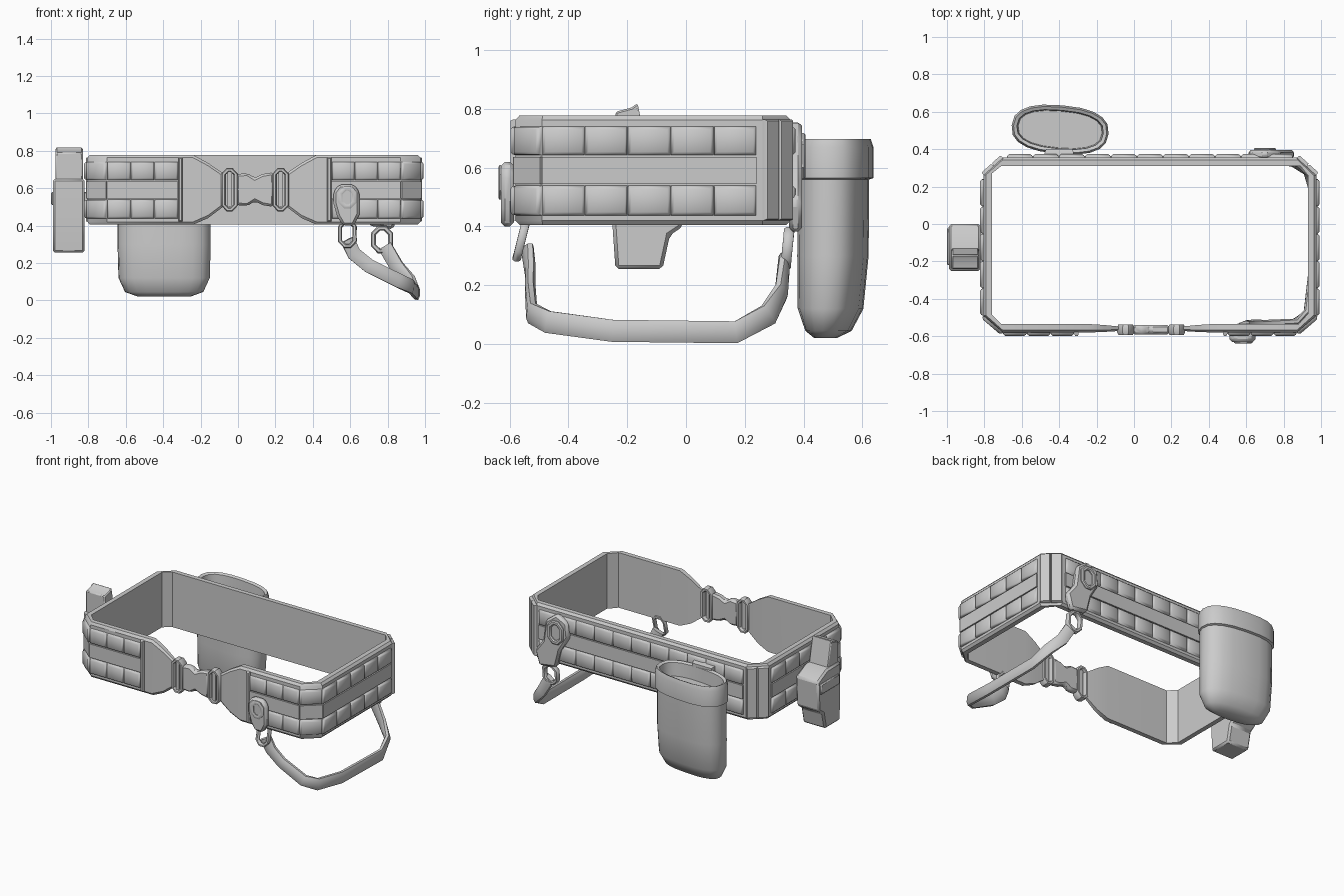
import bpy, bmesh, math
from mathutils import Vector as V, Matrix

if "Cube" in bpy.data.objects:
    bpy.data.objects.remove(bpy.data.objects["Cube"])

grey = bpy.data.materials.new("plain_grey")
grey.diffuse_color = (0.6, 0.6, 0.6, 1)
grey.use_nodes = True
grey.node_tree.nodes["Principled BSDF"].inputs["Base Color"].default_value = grey.diffuse_color


def finish(name, bm, bevel=0, angle=40):
    bmesh.ops.recalc_face_normals(bm, faces=bm.faces)
    me = bpy.data.meshes.new(name)
    bm.to_mesh(me)
    bm.free()
    ob = bpy.data.objects.new(name, me)
    bpy.context.collection.objects.link(ob)
    me.materials.append(grey)
    if bevel:
        m = ob.modifiers.new("bevel", 'BEVEL')
        m.width = bevel
        m.segments = 1
    bpy.ops.object.select_all(action='DESELECT')
    ob.select_set(True)
    bpy.context.view_layer.objects.active = ob
    bpy.ops.object.shade_smooth_by_angle(angle=math.radians(angle))
    return ob


def loft(bm, rings, closed=False, caps=True):
    rs = [[bm.verts.new(p) for p in r] for r in rings]
    pairs = list(zip(rs, rs[1:])) + ([(rs[-1], rs[0])] if closed else [])
    for a, b in pairs:
        for i in range(len(a)):
            j = (i + 1) % len(a)
            bm.faces.new((a[i], a[j], b[j], b[i]))
    if caps and not closed:
        bm.faces.new(rs[0])
        bm.faces.new(rs[-1])


def sweep(bm, pts, wide, thick, ref, closed=False):
    """Flat strap: 'wide' lies along ref, 'thick' across it."""
    pts = [V(p) for p in pts]
    n, rings = len(pts), []
    for i, p in enumerate(pts):
        q = pts[(i + 1) % n] if closed or i < n - 1 else p
        o = pts[i - 1] if closed or i > 0 else p
        t = (q - o).normalized()
        a = (V(ref) - t * t.dot(V(ref))).normalized()
        b = t.cross(a)
        rings.append([p + a * u * wide / 2 + b * v * thick / 2
                      for u, v in ((-1, -.5), (-1, .5), (-.5, 1), (.5, 1), (1, .5), (1, -.5), (.5, -1), (-.5, -1))])
    loft(bm, rings, closed)


def frame(bm, c, w, h, bar, depth, tilt=0):
    """Rounded rectangular ring facing y."""
    k, w, h = min(w, h) * .25, w / 2 - bar / 2, h / 2 - bar / 2
    pts = [(-w, k - h), (k - w, -h), (w - k, -h), (w, k - h), (w, h - k), (w - k, h), (k - w, h), (-w, h - k)]
    sweep(bm, [(c[0] + x, c[1] - z * tilt, c[2] + z) for x, z in pts], depth, bar, (0, 1, 0), True)


def slab(bm, p0, p1, z0, z1, t, inset=0.0):
    """Raised plate on a belt wall, outside to the left of travel."""
    a, b = V((*p0, 0)), V((*p1, 0))
    d = (b - a).normalized()
    n = V((-d.y, d.x, 0))

    def ring(off, i):
        return [q + n * off + V((0, 0, z)) for q, z in
                ((a + d * i, z0 + i), (b - d * i, z0 + i), (b - d * i, z1 - i), (a + d * i, z1 - i))]
    loft(bm, [ring(-.005, 0), ring(t * .6, inset * .3), ring(t, inset)])


def prism(bm, pts, axis, lo, hi):
    def at(p, d):
        return (d, p[0], p[1]) if axis == 'x' else (p[0], d, p[1])
    loft(bm, [[at(p, lo) for p in pts], [at(p, hi) for p in pts]])


# padded belt: outer xy, inner xy, bottom, top
L, H = .405, .778
stations = [(-.08, -.572, -.08, -.548, .5, .68), (-.16, -.577, -.16, -.54, .44, .735), (-.24, -.58, -.24, -.535, L, H),
            (-.70, -.58, -.71, -.535, L, H), (-.805, -.49, -.76, -.485, L, H), (-.805, .26, -.76, .27, L, H),
            (-.70, .355, -.71, .31, L, H), (.87, .355, .89, .31, L, H), (.975, .26, .93, .26, L, H),
            (.975, -.49, .93, -.48, L, H), (.87, -.58, .88, -.535, L, H), (.42, -.58, .42, -.535, L, H),
            (.34, -.577, .34, -.54, .44, .735), (.26, -.572, .26, -.548, .5, .68)]
bm = bmesh.new()
rings = []
for ox, oy, ix, iy, lo, hi in stations:
    o, i = V((ox, oy, 0)), V((ix, iy, 0))
    m = o.lerp(i, .3)
    rings.append([V((p.x, p.y, z)) for p, z in ((o, lo + .015), (m, lo), (i, lo), (i, hi), (m, hi), (o, hi - .015))])
loft(bm, rings)
finish("padded_belt", bm, angle=35)

# webbing rows of loops and the flat centre band on every wall
walls = [((-.32, -.58), (-.70, -.58), 3), ((-.70, -.58), (-.805, -.49), 1), ((-.805, -.49), (-.805, .24), 5),
         ((-.68, .355), (.85, .355), 11), ((.975, .24), (.975, -.49), 5), ((.975, -.49), (.87, -.58), 1),
         ((.87, -.58), (.50, -.58), 3)]
loops, band = bmesh.new(), bmesh.new()
for p0, p1, n in walls:
    a, b = V(p0), V(p1)
    slab(band, p0, p1, .545, .637, .009)
    for k in range(n):
        q, r = a.lerp(b, k / n), a.lerp(b, (k + 1) / n)
        for z0, z1 in ((.437, .54), (.642, .742)):
            slab(loops, q, r, z0, z1, .018, .012)
finish("webbing_loops", loops, angle=60)
finish("centre_band", band)

# vertical keeper strips at the rear corners and at the front panel ends
bm = bmesh.new()
for p0, p1 in (((-.805, .26), (-.75, .31)), ((-.75, .31), (-.70, .355)), ((.87, .355), (.925, .307)),
               ((.925, .307), (.975, .26)), ((-.295, -.58), (-.32, -.58)), ((.50, -.58), (.475, -.58))):
    slab(bm, p0, p1, .42, .765, .018, .006)
finish("keeper_strips", bm)

# front buckle: two adjuster frames and a waisted centre
bm = bmesh.new()
frame(bm, (-.045, -.565, .592), .09, .235, .025, .055)
frame(bm, (.228, -.565, .592), .09, .235, .025, .055)
for x in (-.045, .228):
    prism(bm, [(x - .012, .5), (x + .012, .5), (x + .012, .69), (x - .012, .69)], 'y', -.585, -.555)
finish("buckle_frames", bm)
bm = bmesh.new()
prism(bm, [(-.01, .51), (.05, .505), (.09, .53), (.13, .51), (.19, .5),
           (.19, .685), (.13, .675), (.09, .655), (.05, .68), (-.01, .675)], 'y', -.59, -.54)
finish("buckle_centre", bm, .012)

# open-topped rear pouch
bm = bmesh.new()
tilt = Matrix.Rotation(math.radians(-5), 3, 'Z')


def oval(z, rx, ry, y):
    out = []
    for k in range(20):
        c, s = math.cos(k * math.tau / 20), math.sin(k * math.tau / 20)
        p = V((math.copysign(abs(c) ** .8, c) * rx, math.copysign(abs(s) ** .8, s) * ry, 0))
        out.append(tilt @ p + V((-.395, y, z)))
    return out


loft(bm, [oval(*s) for s in ((.02, .14, .035, .475), (.045, .21, .075, .485), (.12, .245, .108, .492),
                             (.3, .25, .118, .5), (.56, .25, .118, .502), (.565, .26, .13, .505),
                             (.67, .26, .13, .505), (.698, .25, .12, .505), (.69, .232, .103, .505),
                             (.6, .225, .098, .505))])
finish("rear_pouch", bm, angle=50)
bm = bmesh.new()
slab(bm, (-.48, .36), (-.32, .36), .45, .72, .04, .01)
finish("pouch_hanger", bm)

# side holster with grip standing above it
bm = bmesh.new()
prism(bm, [(-.24, .255), (-.08, .255), (-.055, .37), (-.01, .4), (0, .6), (-.1, .65), (-.25, .65), (-.25, .4)],
      'x', -.99, -.82)
finish("holster", bm, .012)
bm = bmesh.new()
prism(bm, [(-.24, .6), (-.12, .6), (-.165, .82), (-.185, .805), (-.24, .79)], 'x', -.975, -.83)
finish("holster_grip", bm, .006)
bm = bmesh.new()
prism(bm, [(-.22, .51), (-.02, .51), (-.02, .58), (-.22, .58)], 'x', -1.0, -.8)
finish("holster_strap", bm, .006)

# hanging strap loop on the right
bm = bmesh.new()
sweep(bm, [(.585, -.54, .325), (.62, -.53, .25), (.70, -.53, .185), (.86, -.525, .105), (.925, -.47, .075),
           (.95, -.25, .045), (.955, .17, .04), (.925, .28, .1), (.85, .325, .18), (.785, .335, .29)],
      .075, .035, (0, 0, 1))
finish("hanging_strap", bm, angle=50)

# front and rear snap clips holding the strap
bm = bmesh.new()
prism(bm, [(.53, .45), (.56, .4), (.62, .4), (.65, .46), (.65, .58), (.62, .62), (.54, .62), (.51, .58), (.51, .52)],
      'y', -.63, -.585)
finish("front_clip", bm, .014)
bm = bmesh.new()
frame(bm, (.585, -.56, .355), .1, .15, .022, .028, -.25)
frame(bm, (.585, -.632, .55), .1, .12, .025, .012)
finish("front_clip_rings", bm)
bm = bmesh.new()
prism(bm, [(.70, .40), (.83, .38), (.86, .48), (.80, .56), (.78, .70), (.70, .76), (.62, .72), (.61, .62), (.67, .52)],
      'y', .35, .395)
finish("rear_clip", bm, .014)
bm = bmesh.new()
frame(bm, (.77, .345, .325), .12, .15, .028, .035, -.1)
frame(bm, (.70, .395, .64), .12, .16, .03, .025)
finish("rear_clip_rings", bm)
